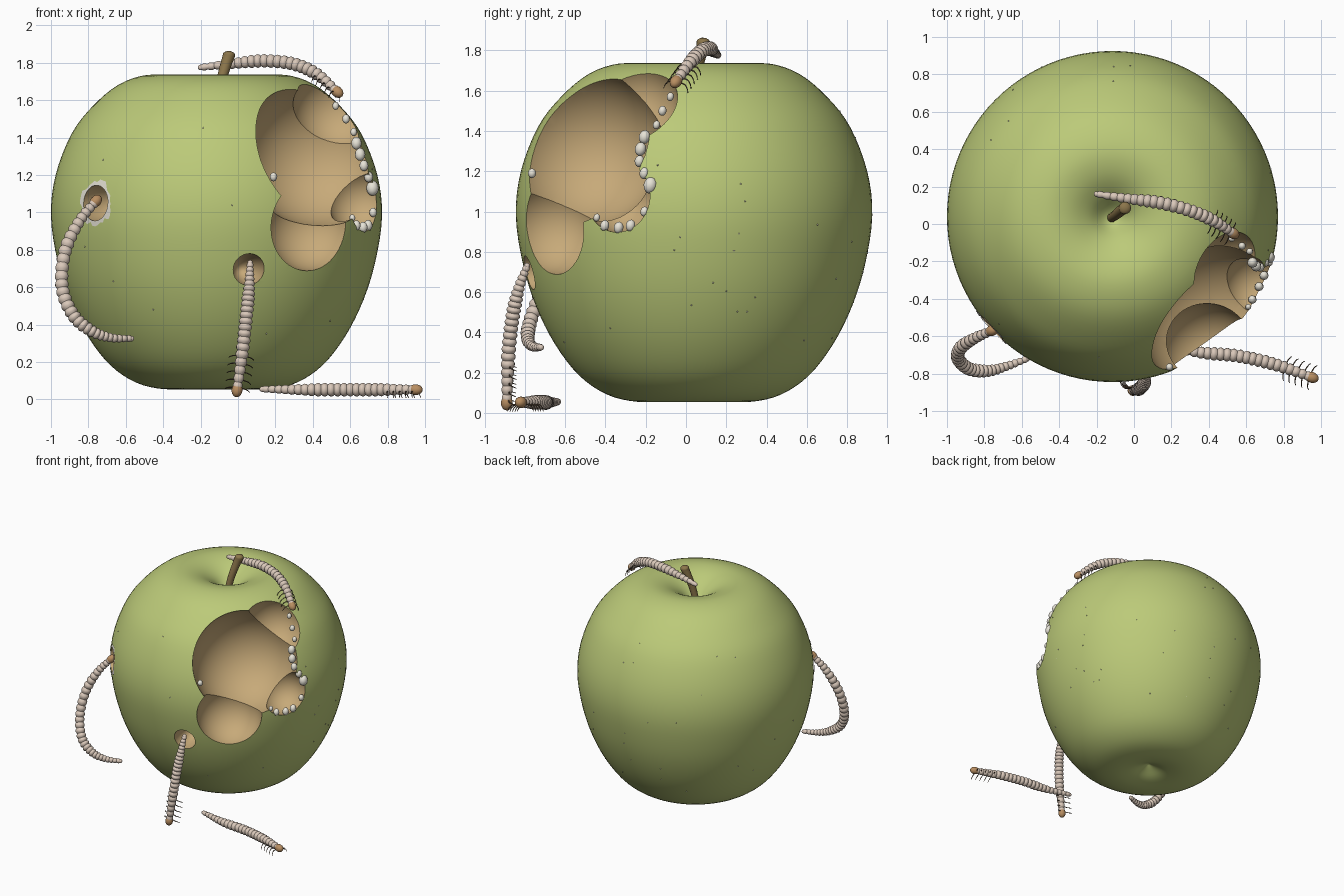
import bpy, bmesh, math, random
from mathutils import Vector, Matrix

if "Cube" in bpy.data.objects:
    bpy.data.objects.remove(bpy.data.objects["Cube"])

random.seed(4)
CX, CY = -0.115, 0.04


def material(name, rgb):
    m = bpy.data.materials.new(name)
    m.diffuse_color = (*rgb, 1)
    m.use_nodes = True
    m.node_tree.nodes["Principled BSDF"].inputs["Base Color"].default_value = m.diffuse_color
    return m


SKIN = material("skin", (0.50, 0.59, 0.19))
FLESH = material("flesh", (0.57, 0.40, 0.19))
CREAM = material("cream", (0.70, 0.58, 0.49))
HEAD = material("head_brown", (0.48, 0.27, 0.12))
LEG = material("leg_dark", (0.12, 0.08, 0.05))
STEM = material("stem_brown", (0.26, 0.18, 0.07))
PULP = material("pulp", (0.80, 0.77, 0.68))


def finish(bm, name, mats, angle=35):
    bmesh.ops.recalc_face_normals(bm, faces=bm.faces)
    me = bpy.data.meshes.new(name)
    bm.to_mesh(me)
    bm.free()
    ob = bpy.data.objects.new(name, me)
    bpy.context.collection.objects.link(ob)
    for m in mats:
        me.materials.append(m)
    smooth(ob, angle)
    return ob


def smooth(ob, angle):
    bpy.ops.object.select_all(action='DESELECT')
    ob.select_set(True)
    bpy.context.view_layer.objects.active = ob
    bpy.ops.object.shade_smooth_by_angle(angle=math.radians(angle))


def spline(pts, t):
    # Catmull-Rom point at t in 0..1
    p = [Vector(q) for q in pts]
    p = [2 * p[0] - p[1]] + p + [2 * p[-1] - p[-2]]
    n = len(pts) - 1
    i = min(int(t * n), n - 1)
    f = t * n - i
    a, b, c, d = p[i:i + 4]
    return 0.5 * (2 * b + (c - a) * f + (2 * a - 5 * b + 4 * c - d) * f * f
                  + (3 * b - a - 3 * c + d) * f ** 3)


def tube(bm, centres, radii, sides, mat=0):
    rings = []
    side = None
    for i, c in enumerate(centres):
        d = (centres[min(i + 1, len(centres) - 1)] - centres[max(i - 1, 0)]).normalized()
        side = d.orthogonal() if side is None else side - d * side.dot(d)
        side.normalize()
        up = d.cross(side)
        rings.append([bm.verts.new(c + radii[i] * (side * math.cos(2 * math.pi * k / sides)
                      + up * math.sin(2 * math.pi * k / sides))) for k in range(sides)])
    faces = [bm.faces.new(rings[0]), bm.faces.new(rings[-1])]
    for a, b in zip(rings, rings[1:]):
        faces += [bm.faces.new((a[k], a[(k + 1) % sides], b[(k + 1) % sides], b[k]))
                  for k in range(sides)]
    for f in faces:
        f.material_index = mat


def ball(bm, centre, scale, axis=(0, 0, 1), seg=16, mat=0):
    rot = Vector((0, 0, 1)).rotation_difference(Vector(axis)).to_matrix().to_4x4()
    mx = Matrix.Translation(centre) @ rot @ Matrix.Diagonal((*scale, 1))
    vs = bmesh.ops.create_uvsphere(bm, u_segments=seg, v_segments=max(4, seg // 2), radius=1, matrix=mx)
    for f in {f for v in vs["verts"] for f in v.link_faces}:
        f.material_index = mat


# Apple body: lathed profile with stem dimple and base dimple
profile = [(0, .13), (.06, .10), (.15, .065), (.28, .055), (.43, .09), (.57, .185), (.69, .34),
           (.785, .53), (.85, .74), (.885, .98), (.86, 1.2), (.775, 1.42), (.66, 1.57),
           (.52, 1.685), (.37, 1.735), (.24, 1.72), (.13, 1.66), (.05, 1.58), (0, 1.55)]
curve = [spline([(r, z, 0) for r, z in profile], i / 72) for i in range(73)]
SIDES = 96
bm = bmesh.new()
rings = [[bm.verts.new((CX + p.x * math.cos(2 * math.pi * k / SIDES),
                        CY + p.x * math.sin(2 * math.pi * k / SIDES), p.y))
          for k in range(SIDES)] for p in curve[1:-1]]
for a, b in zip(rings, rings[1:]):
    for k in range(SIDES):
        bm.faces.new((a[k], a[(k + 1) % SIDES], b[(k + 1) % SIDES], b[k]))
for ring, p in ((rings[0], curve[0]), (rings[-1], curve[-1])):
    tip = bm.verts.new((CX, CY, p.y))
    for k in range(SIDES):
        bm.faces.new((ring[k], ring[(k + 1) % SIDES], tip))
apple = finish(bm, "apple", [SKIN, FLESH])


def radius_at(z):
    for a, b in zip(curve, curve[1:]):
        if min(a.x, b.x) > .3 and a.y <= z <= b.y:
            return a.x + (b.x - a.x) * (z - a.y) / (b.y - a.y)
    return .3


def on_skin(theta, z, lift=0.0):
    r = radius_at(z) + lift
    return Vector((CX + r * math.cos(theta), CY + r * math.sin(theta), z))


# Bites and worm holes
bites = [((.43, -.51, 1.32), .40), ((.52, -.27, 1.55), .23),
         ((.39, -.67, .93), .245), ((.65, -.33, 1.07), .175)]
holes = [((-.76, -.56, 1.05), .10), ((.06, -.79, .695), .085)]
for i, (c, r) in enumerate(bites + holes):
    bm = bmesh.new()
    out = Vector((c[0] - CX, c[1] - CY, 0)).normalized()
    ball(bm, c, (r, r, r if i < 4 else .22), out, 64 if i < 4 else 32, 1)
    cutter = finish(bm, "cutter", [SKIN, FLESH])
    cutter.hide_render = True
    mod = apple.modifiers.new("bite", 'BOOLEAN')
    mod.operation, mod.solver, mod.object = 'DIFFERENCE', 'EXACT', cutter
    bpy.context.view_layer.objects.active = apple
    bpy.ops.object.modifier_apply(modifier=mod.name)
    bpy.data.objects.remove(cutter)
smooth(apple, 35)

# Ragged pale rim round the left hole
c = holes[0][0]
th0 = math.atan2(c[1] - CY, c[0] - CX)
bm = bmesh.new()
loops = []
for k in range(36):
    a = 2 * math.pi * k / 36
    row = []
    for rad in (.095, .118 + random.uniform(-.012, .016)):
        z = c[2] + rad * math.sin(a)
        row.append(bm.verts.new(on_skin(th0 + rad * math.cos(a) / radius_at(z), z, .004)))
    loops.append(row)
for a, b in zip(loops, loops[1:] + loops[:1]):
    bm.faces.new((a[0], a[1], b[1], b[0]))
finish(bm, "hole_rim", [PULP])

# Pulp crumbs along the bite edges, given as (y, z, size) on the right flank
crumbs = [(-.08, 1.57, .022), (-.12, 1.5, .025), (-.15, 1.43, .022), (-.21, 1.37, .035),
          (-.23, 1.31, .035), (-.235, 1.25, .03), (-.21, 1.19, .03), (-.18, 1.13, .042),
          (-.21, 1.0, .025), (-.28, .93, .03), (-.34, .92, .03), (-.41, .93, .028), (-.45, .97, .02)]
bm = bmesh.new()
for y, z, s in crumbs:
    ball(bm, on_skin(math.asin((y - CY) / radius_at(z)), z, -.012), (s * .8, s * .8, s), (0, .2, 1), 12)
ball(bm, (.19, -.765, 1.19), (.02, .02, .024), seg=12)
finish(bm, "pulp_crumbs", [PULP])

# Tiny skin specks
bm = bmesh.new()
for _ in range(50):
    p = on_skin(random.uniform(0, 2 * math.pi), random.uniform(.3, 1.5))
    if all((p - Vector(c)).length > r + .03 for c, r in bites + holes):
        ball(bm, p, (.004, .004, .004), seg=6)
finish(bm, "skin_specks", [PULP])

# Stem
bm = bmesh.new()
stem = [(-.125, .03, 1.53), (-.095, .05, 1.68), (-.065, .075, 1.79), (-.05, .085, 1.835), (-.047, .087, 1.862)]
tube(bm, [spline(stem, i / 16) for i in range(17)],
     [.024 + .009 * i / 13 for i in range(14)] + [.031, .025, .012], 16)
finish(bm, "stem", [STEM], 60)


# Worms: segmented body from tail to head, with hair-thin legs behind the head
def worm(name, path, segs, up, legs=True):
    bm = bmesh.new()
    n = segs * 6
    centres, radii = [], []
    for i in range(n + 1):
        t = i / n
        size = .017 + .019 * min(1, t / .35)
        if t > .75:
            size -= .012 * (t - .75) / .25
        centres.append(spline(path, t))
        radii.append(size * (.78 + .24 * abs(math.sin(math.pi * i / 6))))
    tube(bm, centres, radii, 14)
    ball(bm, centres[0], (.015, .015, .015))
    d = (centres[-1] - centres[-4]).normalized()
    ball(bm, centres[-1], (.029, .029, .038), d, 20, 1)
    if legs:
        for j in range(5):
            i = n - 2 - j * 6
            d = (centres[i + 1] - centres[i - 1]).normalized()
            u = Vector(up)
            side = d.cross(u).normalized()
            for s in (-1, 1):
                pts = [centres[i] + side * s * a - u * b + d * e for a, b, e in
                       ((.015, .01, 0), (.045, .012, .005), (.062, .028, .012), (.068, .045, .018))]
                tube(bm, [spline(pts, q / 6) for q in range(7)],
                     [.004 - .0004 * q for q in range(7)], 6, 2)
    return finish(bm, name, [CREAM, HEAD, LEG], 40)


worm("left_worm", [(-.57, -.72, .325), (-.68, -.76, .33), (-.78, -.785, .365), (-.88, -.775, .45),
                   (-.94, -.72, .6), (-.925, -.66, .79), (-.85, -.61, .95), (-.76, -.57, 1.06)],
     30, (-.7, -.7, 0), False)
worm("front_worm", [(.065, -.79, .73), (.06, -.835, .6), (.045, -.865, .45), (.025, -.883, .27),
                    (-.005, -.89, .05)], 21, (0, -1, 0))
worm("ground_worm", [(.13, -.635, .055), (.34, -.685, .052), (.55, -.705, .052), (.75, -.75, .052),
                     (.95, -.82, .052)], 24, (0, 0, 1))
worm("top_worm", [(-.2, .16, 1.775), (-.03, .135, 1.795), (.13, .115, 1.81), (.29, .075, 1.795),
                  (.42, .02, 1.74), (.53, -.05, 1.645)], 23, (.45, -.05, .89))
